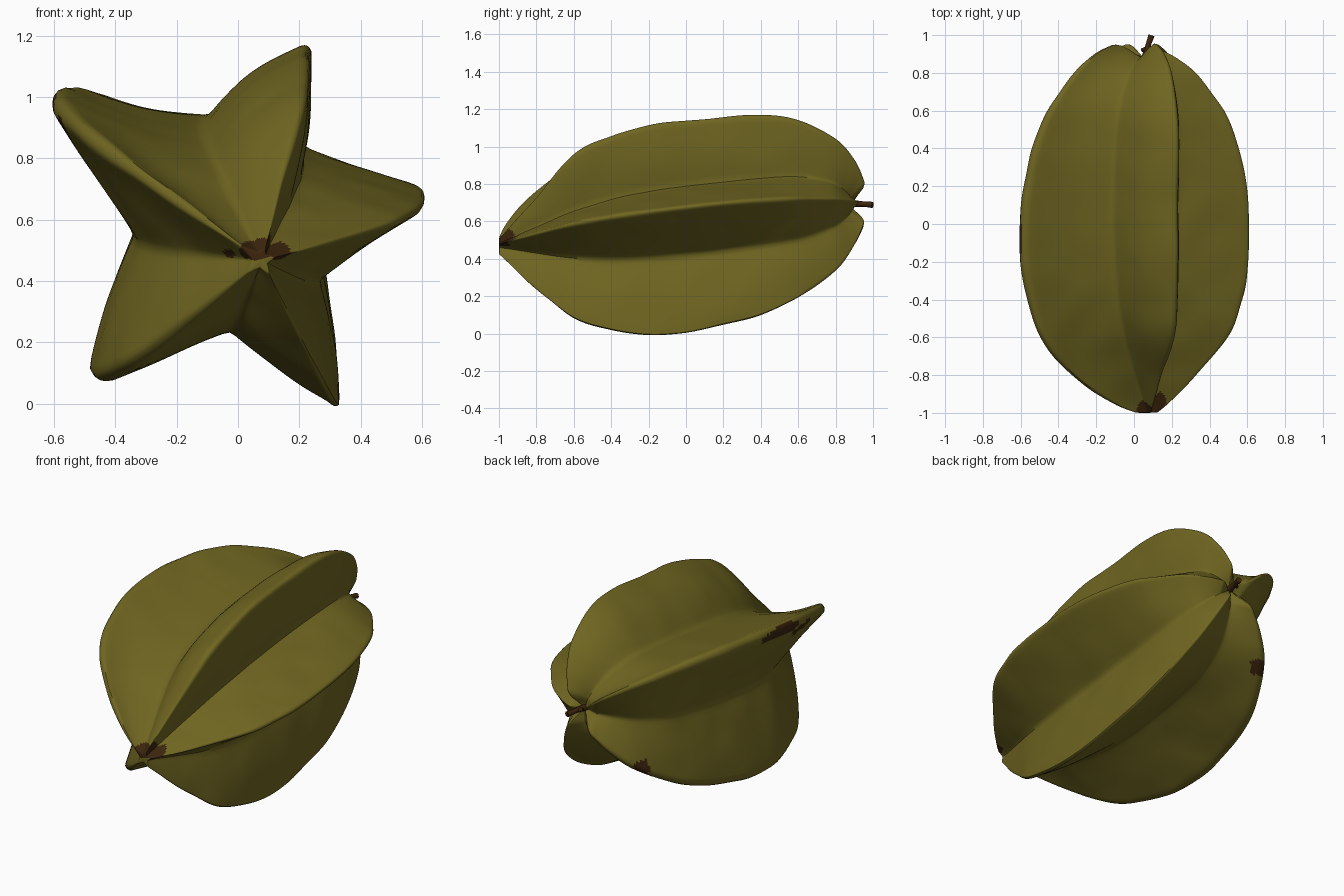
import bpy, bmesh, math
from mathutils import Vector, noise

if "Cube" in bpy.data.objects:
    bpy.data.objects.remove(bpy.data.objects["Cube"])

def material(name, rgb):
    m = bpy.data.materials.new(name)
    m.diffuse_color = (*rgb, 1)
    m.use_nodes = True
    m.node_tree.nodes["Principled BSDF"].inputs["Base Color"].default_value = m.diffuse_color
    return m

olive = material("olive skin", (0.16, 0.131, 0.015))
brown = material("dry brown", (0.045, 0.018, 0.004))

# Rib height along the length: one row per rib (top, right, lower right, lower left, left)
Y = [-1, -.95, -.8, -.6, -.4, -.2, 0, .2, .4, .6, .8, .9, .95]
RIBS = [
    [.06, .16, .43, .81, .95, 1.02, 1.02, 1.01, .99, .90, .67, .44, .22],
    [.08, .19, .46, .77, .92, .99, 1, .98, .89, .74, .49, .29, .13],
    [.08, .17, .44, .74, .89, .98, 1, .96, .91, .79, .58, .36, .18],
    [.08, .17, .44, .74, .89, .98, 1, .98, .93, .82, .63, .42, .24],
    [.10, .28, .62, .86, .95, 1, 1, .97, .91, .80, .60, .45, .30],
]
VALLEY = [.08, .14, .38, .68, .87, .97, 1, 1, .98, .92, .68, .42, .22]

# Mid cross-section (x, z): two points per blunt rib tip, one valley after each rib
TIPS = [((.20, 1.13), (.232, 1.112)), ((.605, .69), (.606, .66)),
        ((.335, .003), (.30, .014)), ((-.42, .085), (-.485, .11)),
        ((-.605, .97), (-.578, 1.025))]
VALLEYS = [(.21, .785), (.27, .42), (-.03, .25), (-.335, .55), (-.11, .895)]
BULGES = [(.08, .03), (0, -.01), (.03, .03), (-.01, .03), (0, -.04)]   # flanks of each rib
CENTRE = Vector((.014, .585))

def interp(row, u):
    """Catmull-Rom value of a table at fractional index u."""
    i = min(int(u), len(row) - 2)
    t = u - i
    p0, p1, p2, p3 = (row[max(0, min(len(row) - 1, k))] for k in (i - 1, i, i + 1, i + 2))
    return p1 + .5 * t * (p2 - p0 + t * (2*p0 - 5*p1 + 4*p2 - p3 + t * (3*(p1 - p2) + p3 - p0)))

def axis(y):
    return Vector((.014 + .062 * y * y, y, .585 + .114 * y))

def place(p, s, y):
    d = (Vector(p) - CENTRE) * s
    return axis(y) + Vector((d.x, 0, d.y))

def strip(a, b, n, bulge):
    """Points from a up to (not including) b, slightly puffed outward."""
    out = Vector((a.z - b.z, 0, b.x - a.x))
    return [a.lerp(b, k / n) + out * bulge * math.sin(math.pi * k / n) for k in range(n)]

def ring(u):
    y = interp(Y, u)
    yv = y - .07 * max(0, (y - .55) / .4) ** 2      # valleys stop short at the stalk end
    sv = interp(VALLEY, u)
    pts = []
    for i in range(5):
        s = interp(RIBS[i], u)
        v0, v1 = place(VALLEYS[i - 1], sv, yv), place(VALLEYS[i], sv, yv)
        yt = y - (.03 * max(0, (y - .6) / .35) if i == 1 else 0)   # right rib ends earlier
        a, b = (place(t, s, yt) for t in TIPS[i])
        pts += strip(v0, a, 16, BULGES[i][0]) + strip(a, b, 4, .2) + strip(b, v1, 16, BULGES[i][1])
    return pts

# Fruit body: lofted five-ribbed rings
bm = bmesh.new()
STEPS = 14
rings = [ring(k / STEPS) for k in range((len(Y) - 1) * STEPS + 1)]
# Dimple around the stalk
pit = Vector((.06, .87, .69))
last = rings[-1]
for k, drop in ((.9, -.03), (.75, .03), (.55, .25), (.3, .65)):
    rings.append([Vector((pit.x + (p.x - pit.x) * k, p.y + (pit.y - p.y) * drop,
                          pit.z + (p.z - pit.z) * k)) for p in last])
loops = [[bm.verts.new(p) for p in r] for r in rings]
n = len(loops[0])
for a, b in zip(loops, loops[1:]):
    for j in range(n):
        bm.faces.new((a[j], a[(j + 1) % n], b[(j + 1) % n], b[j]))
for loop, tip in ((loops[0], axis(-1)), (loops[-1], pit)):
    c = bm.verts.new(tip)
    for j in range(n):
        bm.faces.new((loop[j], loop[(j + 1) % n], c))
bmesh.ops.recalc_face_normals(bm, faces=bm.faces)
for _ in range(2):
    bmesh.ops.smooth_vert(bm, verts=bm.verts, factor=.4, use_axis_x=True, use_axis_y=True, use_axis_z=True)
# Gentle dents in the skin
bm.normal_update()
for v in bm.verts:
    v.co += v.normal * .006 * noise.noise(v.co * 5)

# Dry patches (centre, half sizes): blossom end, left rib edge, lower left rib near the stalk
SPOTS = [((.135, -.97, .515), (.045, .08, .05)), ((.06, -.98, .505), (.055, .06, .042)),
         ((-.05, -.93, .485), (.035, .06, .025)),
         ((-.61, -.04, .965), (.032, .2, .05)), ((-.575, -.28, .90), (.04, .09, .035)),
         ((-.24, .78, .37), (.06, .05, .06))]
for f in bm.faces:
    f.smooth = True
    c = f.calc_center_median()
    rough = 1 + .5 * noise.noise(c * 25)
    for p, h in SPOTS:
        if sum(((c[k] - p[k]) / h[k]) ** 2 for k in range(3)) < rough:
            f.material_index = 1
mesh = bpy.data.meshes.new("fruit_body")
bm.to_mesh(mesh)
bm.free()
mesh.materials.append(olive)
mesh.materials.append(brown)
body = bpy.data.objects.new("fruit_body", mesh)
bpy.context.collection.objects.link(body)
bpy.context.view_layer.objects.active = body
body.select_set(True)
bpy.ops.object.shade_smooth_by_angle(angle=math.radians(50))

# Stalk with a short side twig
def twig(name, pts, radius):
    cu = bpy.data.curves.new(name, 'CURVE')
    cu.dimensions = '3D'
    cu.bevel_depth = radius
    cu.bevel_resolution = 2
    cu.use_fill_caps = True
    sp = cu.splines.new('POLY')
    sp.points.add(len(pts) - 1)
    for q, (x, y, z, r) in zip(sp.points, pts):
        q.co = (x, y, z, 1)
        q.radius = r
    cu.materials.append(brown)
    bpy.context.collection.objects.link(bpy.data.objects.new(name, cu))

twig("stalk", [(.055, .86, .69, 1.6), (.065, .91, .695, 1.2), (.078, .955, .692, 1), (.092, .998, .688, 1.2)], .014)
twig("stalk_side_twig", [(.07, .93, .693, 1), (.04, .92, .70, .8)], .012)
